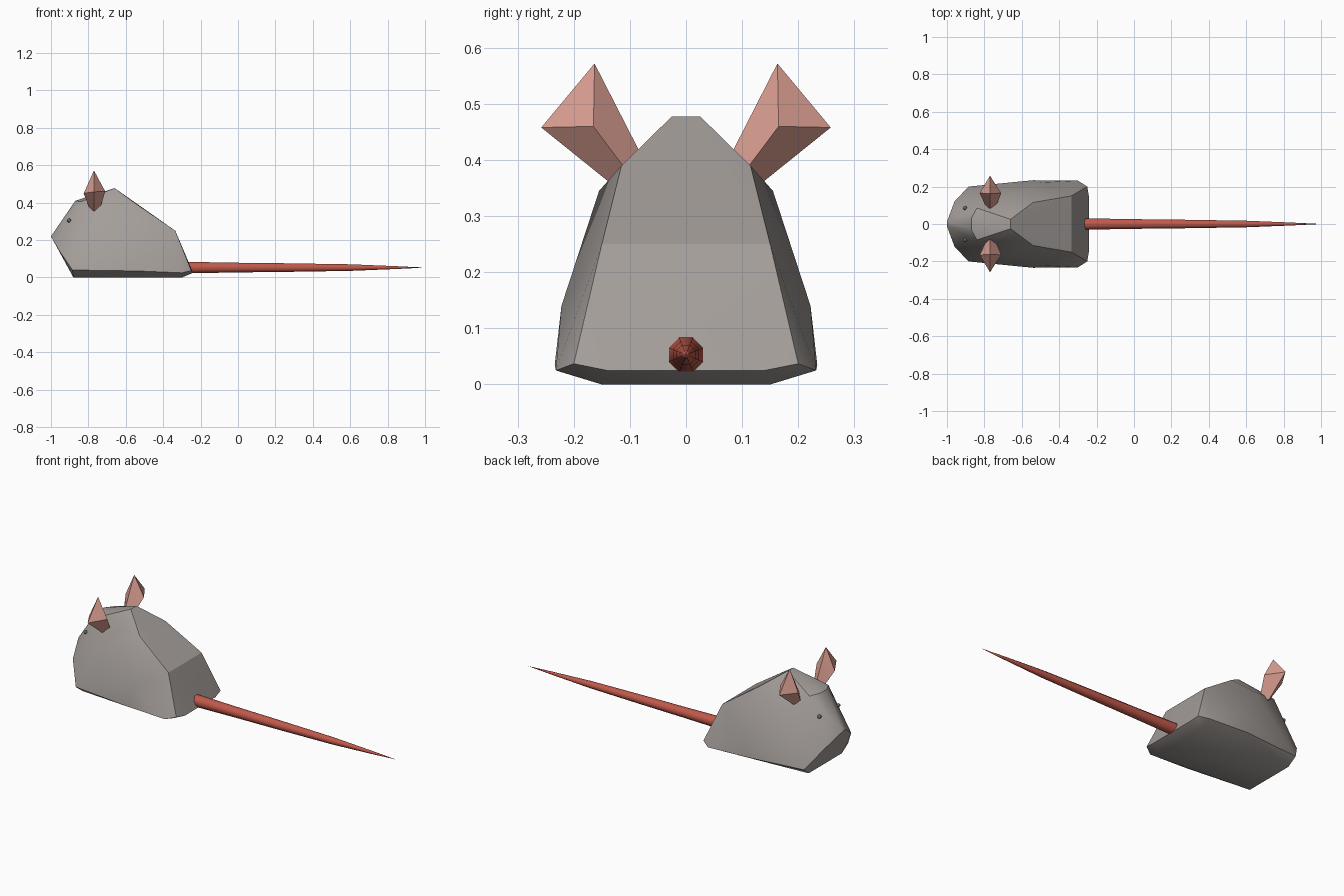
import bpy, bmesh, math
from mathutils import Vector

if "Cube" in bpy.data.objects:
    bpy.data.objects.remove(bpy.data.objects["Cube"])


def material(name, colour):
    m = bpy.data.materials.new(name)
    m.use_nodes = True
    m.diffuse_color = (*colour, 1)
    m.node_tree.nodes["Principled BSDF"].inputs["Base Color"].default_value = (*colour, 1)
    return m


grey = material("grey fur", (0.37, 0.34, 0.32))
pink = material("ear pink", (0.72, 0.35, 0.29))
red = material("tail red", (0.53, 0.10, 0.07))
dark = material("eye grey", (0.13, 0.14, 0.13))


def finish(bm, name, mat, angle):
    bmesh.ops.recalc_face_normals(bm, faces=bm.faces)
    mesh = bpy.data.meshes.new(name)
    bm.to_mesh(mesh)
    bm.free()
    mesh.materials.append(mat)
    obj = bpy.data.objects.new(name, mesh)
    bpy.context.collection.objects.link(obj)
    bpy.ops.object.select_all(action='DESELECT')
    obj.select_set(True)
    bpy.context.view_layer.objects.active = obj
    bpy.ops.object.shade_smooth_by_angle(angle=math.radians(angle))
    return obj


def hull(name, points, mat, angle):
    bm = bmesh.new()
    for p in points:
        bm.verts.new(p)
    res = bmesh.ops.convex_hull(bm, input=bm.verts[:])
    loose = {v for v in res["geom_interior"] if isinstance(v, bmesh.types.BMVert)}
    bmesh.ops.delete(bm, geom=list(loose), context='VERTS')
    bmesh.ops.dissolve_limit(bm, angle_limit=math.radians(2), verts=bm.verts, edges=bm.edges)
    return finish(bm, name, mat, angle)


# Body: faceted wedge, given by its left-hand corners
corners = [
    (-0.88, 0.15, 0.0), (-0.30, 0.15, 0.0),                            # base
    (-0.885, 0.20, 0.04), (-0.54, 0.234, 0.035), (-0.30, 0.232, 0.025),  # lower rim
    (-0.25, 0.20, 0.037), (-0.24, 0.14, 0.025),
    (-0.96, 0.12, 0.15), (-1.0, 0.012, 0.22),                          # snout
    (-0.87, 0.03, 0.41), (-0.84, 0.085, 0.405),                        # brow
    (-0.66, 0.025, 0.478), (-0.54, 0.115, 0.39),                       # back ridge
    (-0.335, 0.15, 0.25),
    (-0.66, 0.155, 0.345), (-0.50, 0.222, 0.14),                       # flank
]
hull("body", [(x, s * y, z) for x, y, z in corners for s in (1, -1)], grey, 28)

# Ears and eyes, mirrored across the body
for side, s in (("left", -1), ("right", 1)):
    ear = [(-0.77, 0.163, 0.572), (-0.77, 0.258, 0.458),
           (-0.825, 0.165, 0.45), (-0.71, 0.165, 0.46),
           (-0.77, 0.075, 0.40), (-0.77, 0.13, 0.355),
           (-0.79, 0.09, 0.36), (-0.74, 0.09, 0.36)]
    hull(side + "_ear", [(x, s * y, z) for x, y, z in ear], pink, 25)
    bm = bmesh.new()
    bmesh.ops.create_icosphere(bm, subdivisions=2, radius=0.011)
    bmesh.ops.translate(bm, verts=bm.verts, vec=Vector((-0.903, s * 0.085, 0.305)))
    finish(bm, side + "_eye", dark, 40)

# Tail: eight-sided taper ending in a point
bm = bmesh.new()
rings = []
for x, r in ((-0.27, 0.033), (0.0, 0.028), (0.25, 0.025), (0.6, 0.019), (0.85, 0.008)):
    turn = [math.tau * (i + 0.5) / 8 for i in range(8)]
    rings.append([bm.verts.new((x, r * math.cos(a), 0.053 + r * math.sin(a))) for a in turn])
tip = bm.verts.new((1.0, 0, 0.053))
bm.faces.new(rings[0])
for i in range(8):
    j = (i + 1) % 8
    for a, b in zip(rings, rings[1:]):
        bm.faces.new((a[i], a[j], b[j], b[i]))
    bm.faces.new((rings[-1][i], rings[-1][j], tip))
finish(bm, "tail", red, 50)
